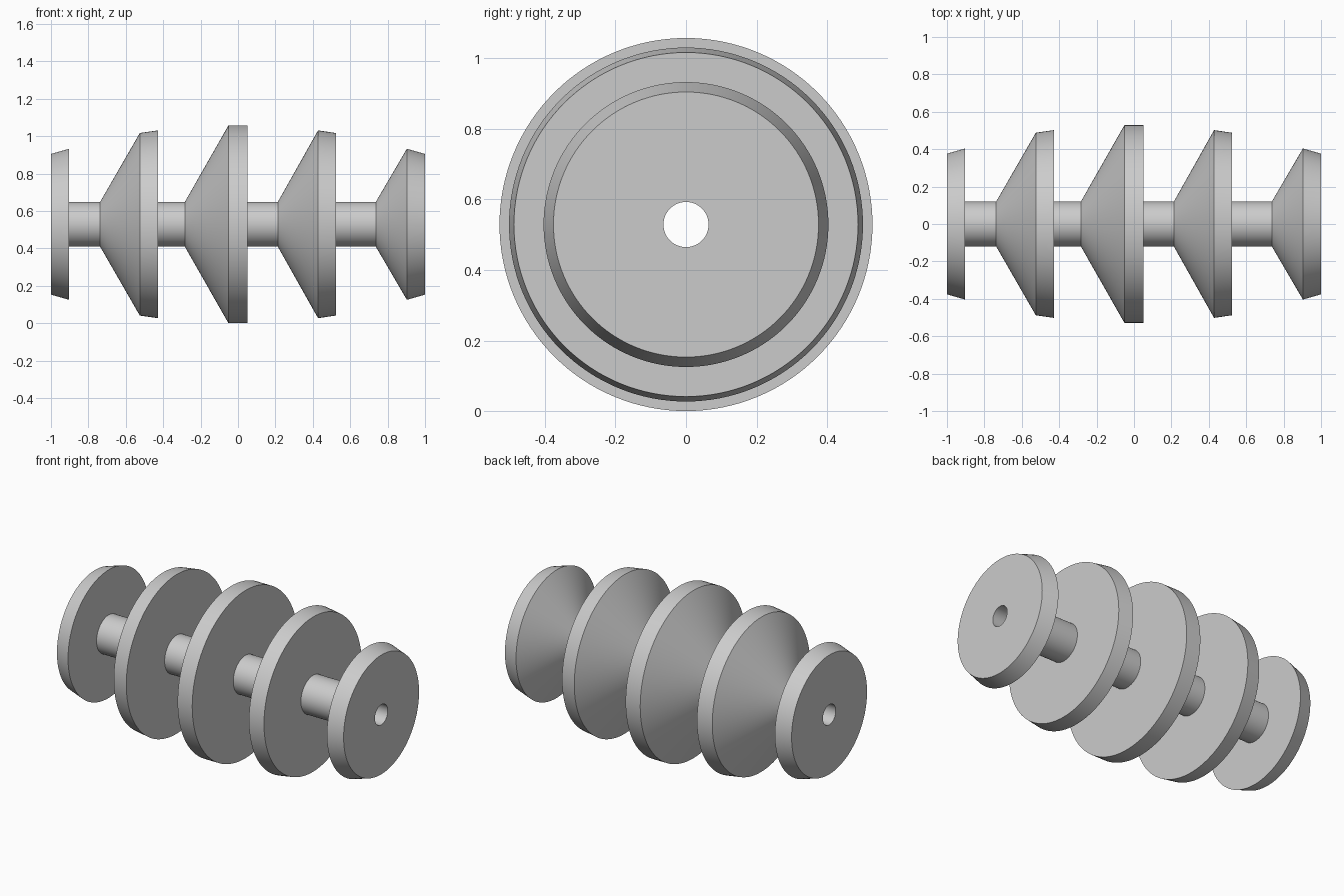
import bpy, bmesh, math

if "Cube" in bpy.data.objects:
    bpy.data.objects.remove(bpy.data.objects["Cube"])

SEGMENTS = 128
AXIS_Z = 0.529
BORE, SHAFT = 0.064, 0.12

grey = bpy.data.materials.new("plain grey")
grey.diffuse_color = (0.6, 0.6, 0.6, 1)
grey.use_nodes = True
grey.node_tree.nodes["Principled BSDF"].inputs["Base Color"].default_value = grey.diffuse_color

# Conical baffles: (cone start x or None, rim left x, rim left r, rim right x, rim right r)
baffles = [
    (None, -1.0, 0.376, -0.903, 0.404),
    (-0.737, -0.525, 0.488, -0.428, 0.502),
    (-0.284, -0.051, 0.529, 0.051, 0.529),
    (0.213, 0.428, 0.502, 0.523, 0.488),
    (0.737, 0.903, 0.404, 1.0, 0.376),
]

# Closed half-section (x, radius): bore, then shaft and baffles
profile = [(1.0, BORE), (-1.0, BORE)]
for cone_x, left_x, left_r, right_x, right_r in baffles:
    if cone_x is not None:
        profile.append((cone_x, SHAFT))
    profile += [(left_x, left_r), (right_x, right_r)]
    if right_x < 1.0:
        profile.append((right_x, SHAFT))


def lathe(name, section, material):
    """Revolve a closed section around the x axis."""
    bm = bmesh.new()
    rings = []
    for x, r in section:
        ring = []
        for i in range(SEGMENTS):
            a = 2 * math.pi * i / SEGMENTS
            ring.append(bm.verts.new((x, r * math.cos(a), AXIS_Z + r * math.sin(a))))
        rings.append(ring)
    for k, ring in enumerate(rings):
        following = rings[(k + 1) % len(rings)]
        for i in range(SEGMENTS):
            j = (i + 1) % SEGMENTS
            bm.faces.new((ring[i], ring[j], following[j], following[i]))
    bmesh.ops.recalc_face_normals(bm, faces=bm.faces)
    mesh = bpy.data.meshes.new(name)
    bm.to_mesh(mesh)
    bm.free()
    mesh.materials.append(material)
    obj = bpy.data.objects.new(name, mesh)
    bpy.context.collection.objects.link(obj)
    bpy.context.view_layer.objects.active = obj
    obj.select_set(True)
    bpy.ops.object.shade_smooth_by_angle(angle=math.radians(30))
    return obj


# Hollow shaft with its five baffles
lathe("baffled_shaft", profile, grey)
